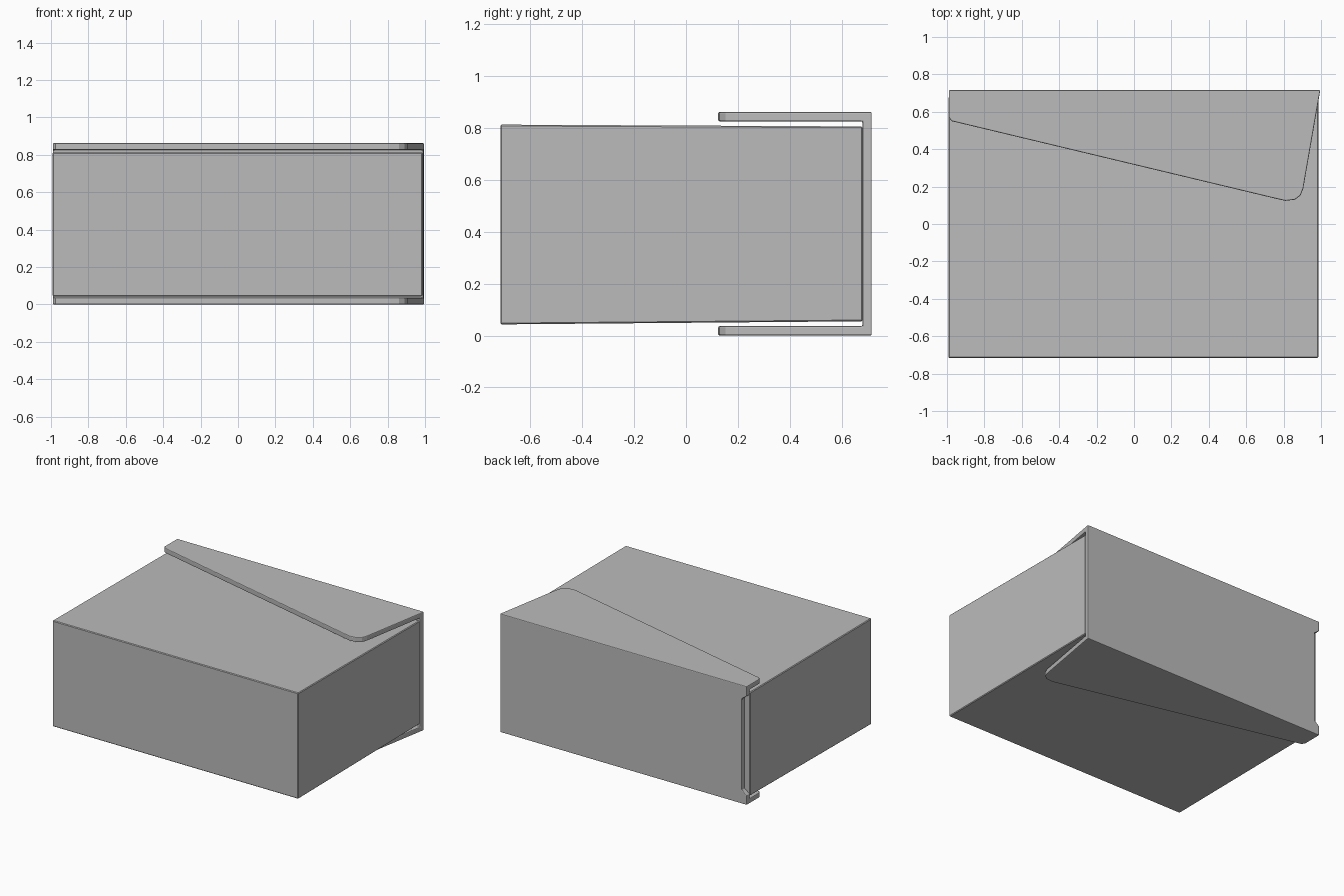
import bpy, bmesh

if "Cube" in bpy.data.objects:
    bpy.data.objects.remove(bpy.data.objects["Cube"])

grey = bpy.data.materials.new("plain grey")
grey.diffuse_color = (0.5, 0.5, 0.5, 1)
grey.use_nodes = True
grey.node_tree.nodes["Principled BSDF"].inputs["Base Color"].default_value = grey.diffuse_color


def prism(name, points, place, start, end):
    """Extrude a 2D outline; place(u, v, w) gives the 3D position."""
    bm = bmesh.new()
    a = [bm.verts.new(place(u, v, start)) for u, v in points]
    b = [bm.verts.new(place(u, v, end)) for u, v in points]
    n = len(points)
    bm.faces.new(a)
    bm.faces.new(b[::-1])
    for i in range(n):
        bm.faces.new((a[i], b[i], b[(i + 1) % n], a[(i + 1) % n]))
    bmesh.ops.recalc_face_normals(bm, faces=bm.faces)
    mesh = bpy.data.meshes.new(name)
    bm.to_mesh(mesh)
    bm.free()
    mesh.materials.append(grey)
    ob = bpy.data.objects.new(name, mesh)
    bpy.context.collection.objects.link(ob)
    return ob


def boolean(ob, cutter, operation):
    m = ob.modifiers.new(operation.lower(), 'BOOLEAN')
    m.object, m.operation, m.solver = cutter, operation, 'EXACT'
    cutter.hide_render = True
    cutter.hide_viewport = True


def bevel(ob, width, segments):
    m = ob.modifiers.new("edge bevel", 'BEVEL')
    m.width, m.segments = width, segments
    m.limit_method = 'ANGLE'
    m.angle_limit = 0.9


# Block: side outline tapers slightly toward the back
block = prism("block", [(-0.716, 0.043), (0.681, 0.055), (0.681, 0.806), (-0.716, 0.813)],
              lambda y, z, x: (x, y, z), -0.992, 0.986)
bevel(block, 0.005, 1)

# Clip: U-shaped sheet wrapped round the back of the block
clip = prism("clip", [(0.05, 0.0), (0.716, 0.0), (0.716, 0.862), (0.05, 0.862),
                      (0.05, 0.826), (0.680, 0.826), (0.680, 0.036), (0.05, 0.036)],
             lambda y, z, x: (x, y, z), -1.1, 1.1)

# Plan outline that trims both flaps to their slanted shape
plan = prism("flap_outline_cutter",
             [(-0.99, 0.8), (-0.99, 0.57), (-0.975, 0.55), (0.76, 0.135), (0.81, 0.124),
              (0.86, 0.130), (0.89, 0.152), (0.905, 0.19), (0.995, 0.71), (0.995, 0.8)],
             lambda x, y, z: (x, y, z), -0.1, 1.0)
boolean(clip, plan, 'INTERSECT')

# Shallow notch in the left edge of the back plate
notch = prism("notch_cutter", [(-1.2, 0.07), (-0.99, 0.07), (-0.95, 0.1), (-0.95, 0.762),
                               (-0.99, 0.792), (-1.2, 0.792)],
              lambda x, z, y: (x, y, z), 0.6, 0.9)
boolean(clip, notch, 'DIFFERENCE')
bevel(clip, 0.01, 2)
